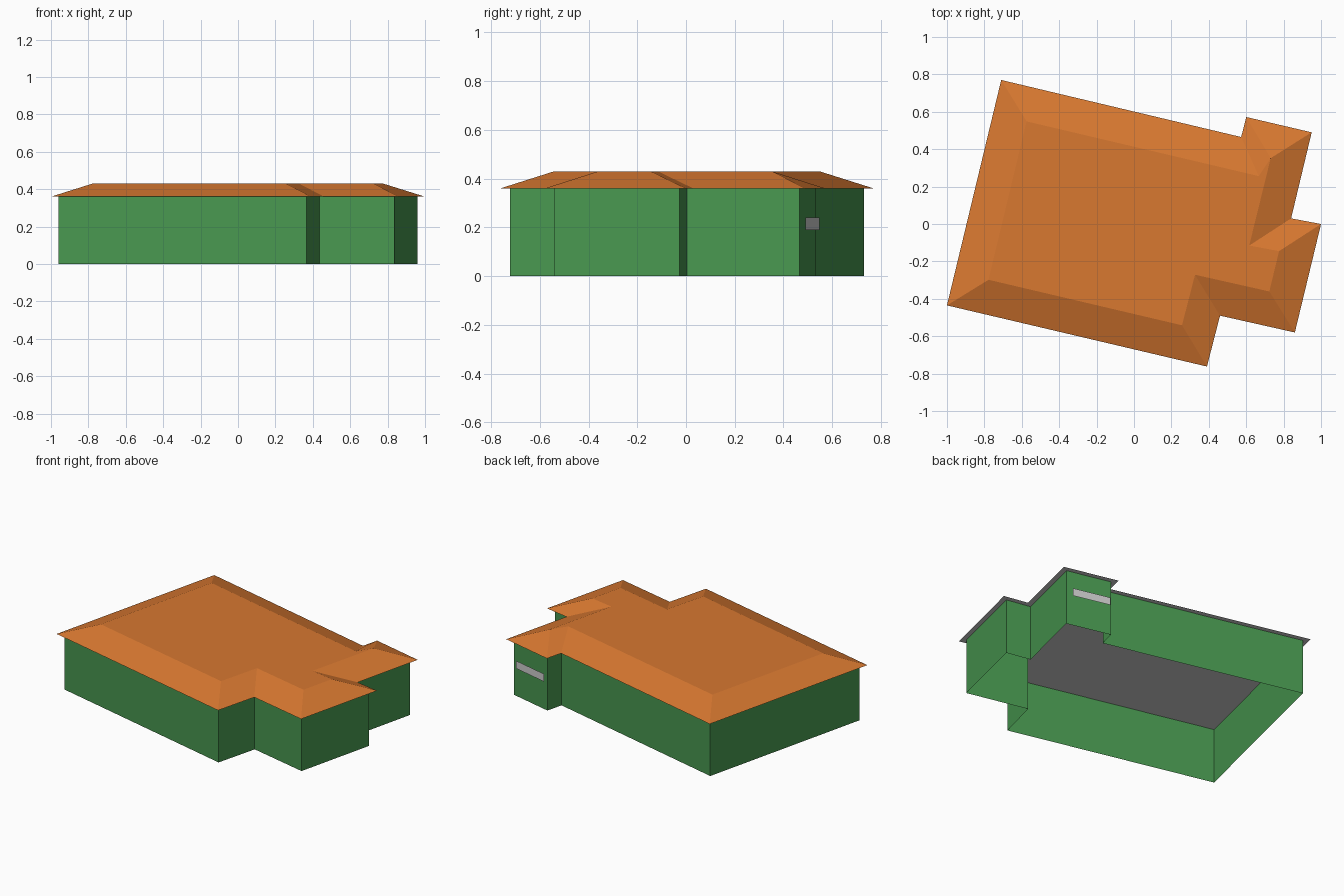
import bpy, bmesh
from mathutils import Vector

if "Cube" in bpy.data.objects:
    bpy.data.objects.remove(bpy.data.objects["Cube"])

EAVE_Z, TOP_Z = 0.36, 0.43
# eave outline, counter-clockwise
EAVE = [Vector(p) for p in [(-0.71, 0.77), (-1.0, -0.435), (0.39, -0.762), (0.46, -0.49),
                            (0.86, -0.58), (1.0, 0.0), (0.84, 0.03), (0.95, 0.49),
                            (0.60, 0.572), (0.573, 0.465)]]


def material(name, rgb):
    m = bpy.data.materials.new(name)
    m.diffuse_color = (*rgb, 1)
    m.use_nodes = True
    m.node_tree.nodes["Principled BSDF"].inputs["Base Color"].default_value = m.diffuse_color
    return m


ORANGE = material("roof orange", (0.686, 0.188, 0.030))
GREEN = material("wall green", (0.065, 0.314, 0.080))
GREY = material("light grey", (0.62, 0.62, 0.62))


def inset(points, d):
    """Move every edge of a counter-clockwise outline inwards by d."""
    out = []
    for i, p in enumerate(points):
        a = (p - points[i - 1]).normalized()
        b = (points[(i + 1) % len(points)] - p).normalized()
        na, nb = Vector((-a.y, a.x)), Vector((-b.y, b.x))
        out.append(p + (na + nb) * d / (1 + na.dot(nb)))
    return out


def ring(bm, points, z):
    return [bm.verts.new((p.x, p.y, z)) for p in points]


def bridge(bm, low, high):
    n = len(low)
    for i in range(n):
        j = (i + 1) % n
        bm.faces.new((low[i], low[j], high[j], high[i]))


def finish(bm, name, *mats):
    me = bpy.data.meshes.new(name)
    bm.to_mesh(me)
    bm.free()
    for m in mats:
        me.materials.append(m)
    ob = bpy.data.objects.new(name, me)
    bpy.context.collection.objects.link(ob)
    return ob


# walls: one open-bottomed shell under the eaves
wall = inset(EAVE, 0.033)
bm = bmesh.new()
bridge(bm, ring(bm, wall, 0), ring(bm, wall, EAVE_Z))
finish(bm, "walls", GREEN)

# roof: sloped band, flat top, grey underside
crown = inset(EAVE, 0.184)
crown[7] = crown[8] = (crown[7] + crown[8]) / 2   # narrow wing closes to a point
crown[9] = Vector((0.667, 0.256))
bm = bmesh.new()
low, high = ring(bm, EAVE, EAVE_Z), ring(bm, crown, TOP_Z)
bridge(bm, low, high)
bm.faces.new(high[:8] + high[9:])
bm.faces.new(low[::-1]).material_index = 1
bmesh.ops.remove_doubles(bm, verts=bm.verts, dist=0.001)
finish(bm, "roof", ORANGE, GREY)

# sign plate in front of the back wing wall
a, b = wall[7], wall[8]
along = (b - a).normalized()
out = Vector((along.y, -along.x)) * 0.018
ends = [a + along * 0.035 + out, b - along * 0.012 + out]
bm = bmesh.new()
lo, hi = ring(bm, ends, 0.19), ring(bm, ends, 0.24)
bm.faces.new((lo[0], lo[1], hi[1], hi[0]))
finish(bm, "wall_plate", GREY)
